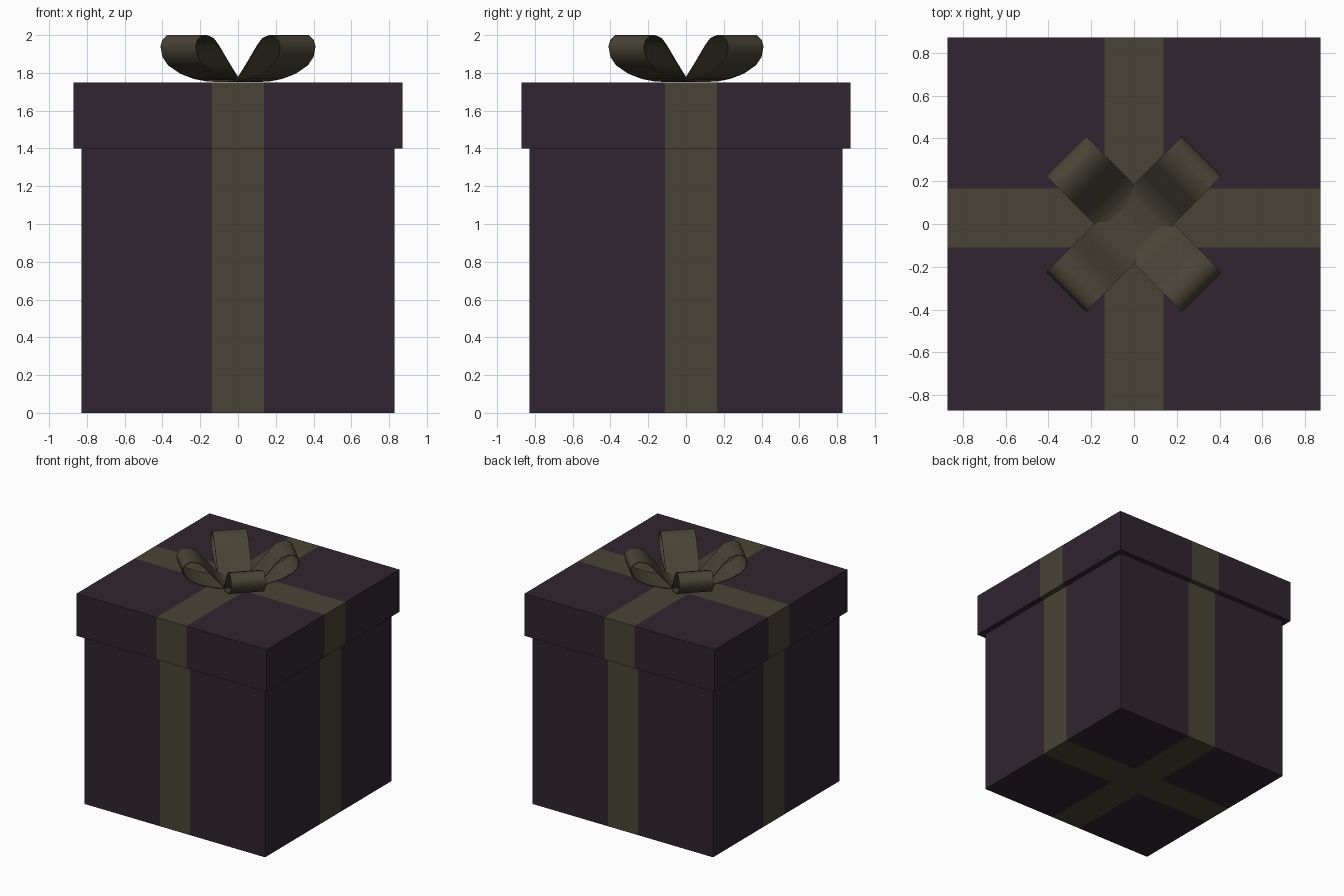
import bpy, bmesh, math
from mathutils import Vector

if "Cube" in bpy.data.objects:
    bpy.data.objects.remove(bpy.data.objects["Cube"])


def material(name, rgb):
    m = bpy.data.materials.new(name)
    m.diffuse_color = (*rgb, 1)
    m.use_nodes = True
    m.node_tree.nodes["Principled BSDF"].inputs["Base Color"].default_value = m.diffuse_color
    return m


PAPER = material("dark plum paper", (0.030, 0.018, 0.029))
RIBBON = material("olive ribbon", (0.066, 0.057, 0.037))

# Ribbon stripe limits across the box
X_STRIPE = (-0.137, 0.137)
Y_STRIPE = (-0.11, 0.165)


def add_object(name, bm, mats):
    me = bpy.data.meshes.new(name)
    bm.to_mesh(me)
    bm.free()
    for m in mats:
        me.materials.append(m)
    ob = bpy.data.objects.new(name, me)
    bpy.context.collection.objects.link(ob)
    return ob


def striped_box(name, half, z0, z1):
    """Box cut along the ribbon edges, with the stripe faces coloured."""
    bm = bmesh.new()
    bmesh.ops.create_cube(bm, size=1)
    for v in bm.verts:
        v.co = Vector((v.co.x * 2 * half, v.co.y * 2 * half,
                       z0 + (v.co.z + 0.5) * (z1 - z0)))
    for axis, limits in ((0, X_STRIPE), (1, Y_STRIPE)):
        for p in limits:
            co, no = Vector(), Vector()
            co[axis], no[axis] = p, 1
            bmesh.ops.bisect_plane(bm, geom=bm.verts[:] + bm.edges[:] + bm.faces[:],
                                   plane_co=co, plane_no=no)
    for f in bm.faces:
        c = f.calc_center_median()
        on_x = X_STRIPE[0] < c.x < X_STRIPE[1]
        on_y = Y_STRIPE[0] < c.y < Y_STRIPE[1]
        f.material_index = int(on_x or on_y)
    return add_object(name, bm, (PAPER, RIBBON))


# Bow loop outline as (distance from centre, height)
LOOP = [(0, 1.762), (0.08, 1.764), (0.13, 1.775), (0.20, 1.855), (0.27, 1.94),
        (0.31, 1.98), (0.36, 2.0), (0.40, 1.998), (0.435, 1.973), (0.449, 1.938),
        (0.435, 1.885), (0.393, 1.84), (0.30, 1.795), (0.20, 1.768),
        (0.10, 1.754), (0, 1.752)]


def bow_loop(name, angle, lift):
    d = Vector((math.cos(angle), math.sin(angle), 0))
    n = Vector((-d.y, d.x, 0))
    bm = bmesh.new()
    rows = []
    for r, z in LOOP:
        p = d * r + Vector((0, 0, min(z + lift, 2.0)))
        rows.append((bm.verts.new(p - n * 0.131), bm.verts.new(p + n * 0.131)))
    for a, b in zip(rows, rows[1:]):
        bm.faces.new((a[0], b[0], b[1], a[1]))
    ob = add_object(name, bm, (RIBBON,))
    mod = ob.modifiers.new("thickness", "SOLIDIFY")
    mod.thickness = 0.006
    mod.offset = -1
    bpy.ops.object.select_all(action='DESELECT')
    ob.select_set(True)
    bpy.context.view_layer.objects.active = ob
    bpy.ops.object.modifier_apply(modifier=mod.name)
    bpy.ops.object.shade_smooth_by_angle(angle=math.radians(60))


# Box body and overhanging lid
striped_box("box_body", 0.828, 0, 1.45)
striped_box("box_lid", 0.872, 1.40, 1.75)

# Four bow loops on the diagonals; one pair crosses over the other
for i, side in enumerate(("back_right", "back_left", "front_left", "front_right")):
    bow_loop("bow_loop_" + side, math.radians(45 + 90 * i), 0.003 if i % 2 == 0 else 0)
